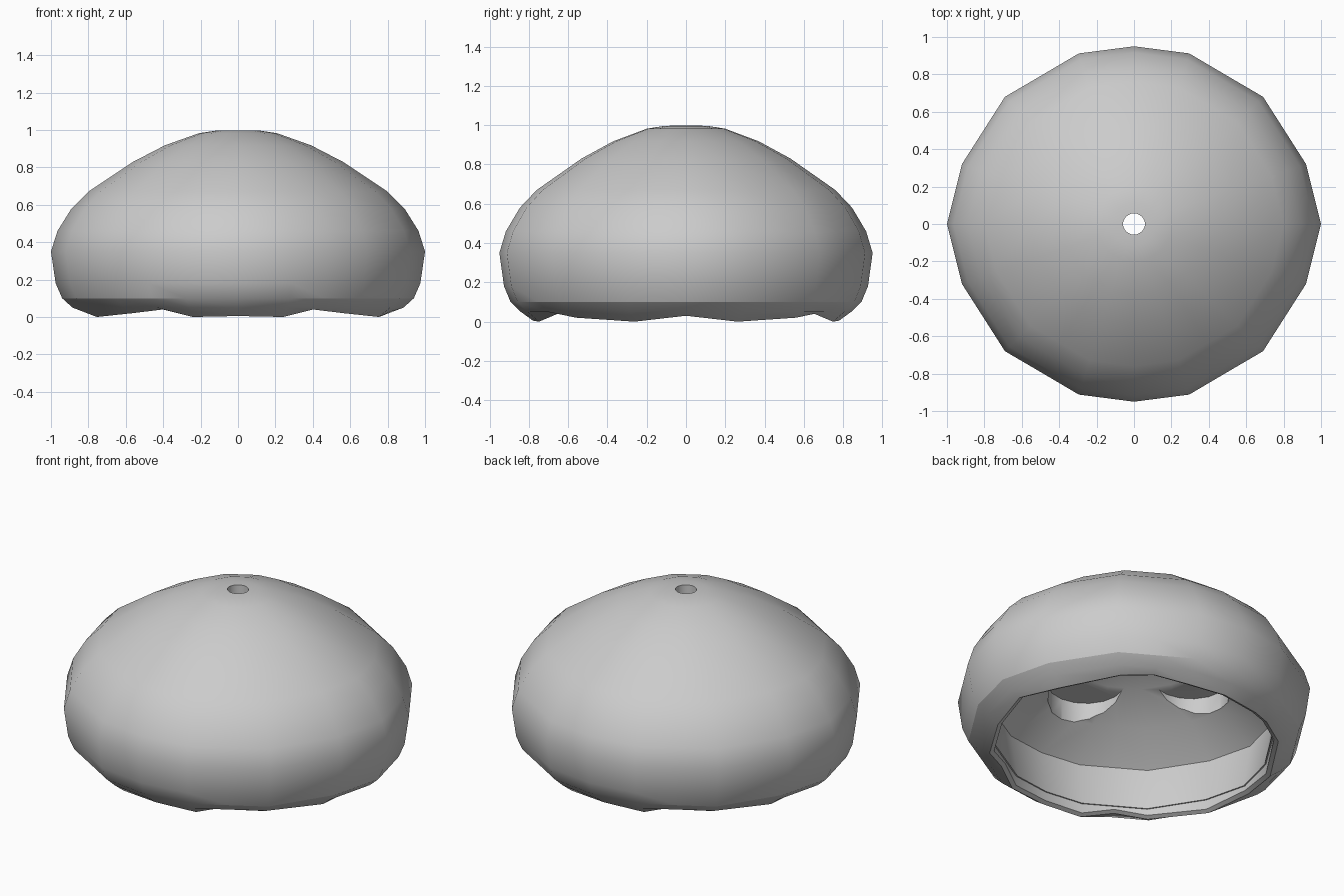
import bpy, bmesh, math

old = bpy.data.objects.get("Cube")
if old:
    bpy.data.objects.remove(old)

grey = bpy.data.materials.new("plain_grey")
grey.use_nodes = True
colour = (0.6, 0.6, 0.6, 1)
grey.diffuse_color = colour
grey.node_tree.nodes["Principled BSDF"].inputs["Base Color"].default_value = colour


def make_object(name, bm):
    bmesh.ops.recalc_face_normals(bm, faces=bm.faces)
    mesh = bpy.data.meshes.new(name)
    bm.to_mesh(mesh)
    bm.free()
    mesh.materials.append(grey)
    obj = bpy.data.objects.new(name, mesh)
    bpy.context.collection.objects.link(obj)
    return obj


# Plan outline: one quarter, mirrored all round; third value is the rim height
quarter = [(1, 0, .03), (.92, .32, 0), (.69, .68, .02), (.49, .797, .04),
           (.295, .912, 0), (0, .95, .005)]
half = quarter + [(-x, y, z) for x, y, z in quarter[-2::-1]]
plan = half + [(x, -y, z) for x, y, z in half[-2:0:-1]]

# Radius and height, from the centre hole over the outside and down to the chamfer
outer = [(.06, .998), (.12, .996), (.21, .982), (.39, .918), (.56, .83), (.8, .67), (.89, .58),
         (.965, .46), (1, .35), (.975, .18), (.94, .1), (.885, .05)]
# Underside lip, whose height follows the wavy rim
rim = [(.82, 0), (.795, .012)]
# Inner ledge, wall, ceiling and back to the hole
inner = [(.795, .07), (.787, .07), (.787, .08), (.83, .335), (.63, .49), (.4, .61),
         (.2, .68), (.06, .7)]


def ring(r, z, wave):
    return [(x * r, y * r, z + h * wave) for x, y, h in plan]


# Closed loft through all the rings
bm = bmesh.new()
rings = [ring(r, z, 0) for r, z in outer] + [ring(r, z, 1) for r, z in rim] \
    + [ring(r, z, 0) for r, z in inner]
rows = [[bm.verts.new(p) for p in points] for points in rings]
for a, b in zip(rows, rows[1:] + rows[:1]):
    for i in range(len(plan)):
        j = (i + 1) % len(plan)
        bm.faces.new((a[i], a[j], b[j], b[i]))
shell = make_object("dome_shell", bm)

# Four round pockets cut upwards into the ceiling
bm = bmesh.new()
for k in range(4):
    a = k * math.pi / 2
    made = bmesh.ops.create_cone(bm, cap_ends=True, segments=16, radius1=.21, radius2=.21, depth=.3)
    bmesh.ops.translate(bm, verts=made["verts"],
                        vec=(.41 * math.cos(a), .41 * math.sin(a), .45))
cutter = make_object("pocket_cutter", bm)
cutter.hide_render = True

bpy.ops.object.select_all(action='DESELECT')
shell.select_set(True)
bpy.context.view_layer.objects.active = shell
cut = shell.modifiers.new("ceiling_pockets", 'BOOLEAN')
cut.operation = 'DIFFERENCE'
cut.solver = 'EXACT'
cut.object = cutter
bpy.ops.object.modifier_apply(modifier=cut.name)
bpy.data.objects.remove(cutter)
bpy.ops.object.shade_smooth_by_angle(angle=math.radians(32))

# Crisp line along the top of the chamfer, left soft at the front and back
verts = shell.data.vertices
for edge in shell.data.edges:
    ends = [verts[i].co for i in edge.vertices]
    if all(abs(p.z - .1) < .001 for p in ends) and max(abs(p.x) for p in ends) > .3:
        edge.use_edge_sharp = True
